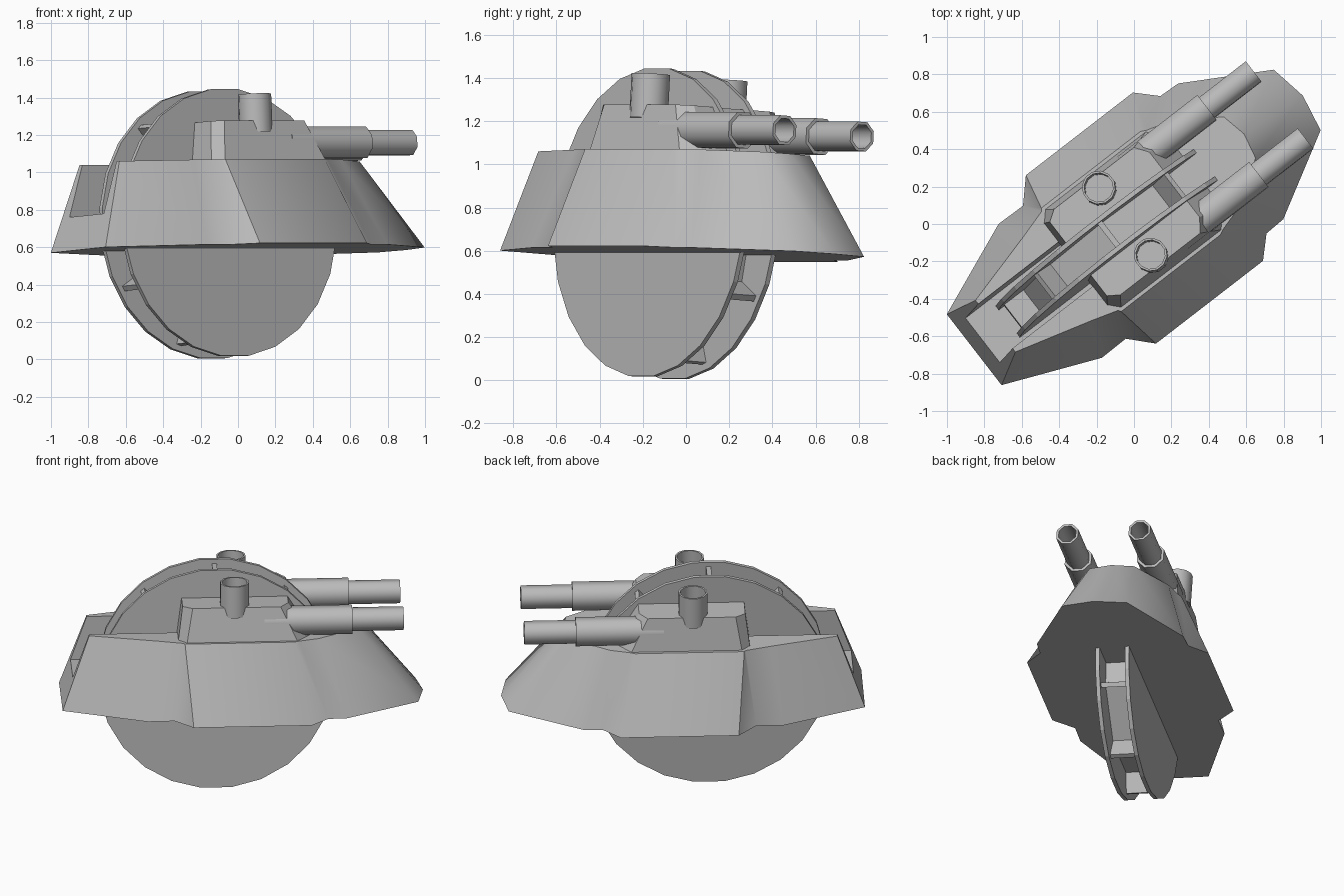
import bpy, bmesh, math
from mathutils import Matrix, Vector

cube = bpy.data.objects.get("Cube")
if cube:
    bpy.data.objects.remove(cube, do_unlink=True)

grey = bpy.data.materials.new("plain_grey")
grey.use_nodes = True
grey.diffuse_color = (0.5, 0.5, 0.5, 1)
grey.node_tree.nodes["Principled BSDF"].inputs["Base Color"].default_value = (0.5, 0.5, 0.5, 1)

# Vehicle drives along local +x; it is yawed and leans slightly to its left
PIVOT = Vector((0, 0, 0.725))
PLACE = (Matrix.Translation(PIVOT) @ Matrix.Rotation(math.radians(37.7), 4, 'Z')
         @ Matrix.Rotation(math.radians(-3.7), 4, 'X') @ Matrix.Translation(-PIVOT))


def add(name, bm, smooth=None):
    bmesh.ops.recalc_face_normals(bm, faces=bm.faces[:])
    mesh = bpy.data.meshes.new(name)
    bm.to_mesh(mesh)
    bm.free()
    mesh.materials.append(grey)
    ob = bpy.data.objects.new(name, mesh)
    bpy.context.collection.objects.link(ob)
    ob.matrix_world = PLACE
    if smooth:
        shade(ob, smooth)
    return ob


def shade(ob, angle):
    bpy.ops.object.select_all(action='DESELECT')
    ob.select_set(True)
    bpy.context.view_layer.objects.active = ob
    bpy.ops.object.shade_smooth_by_angle(angle=math.radians(angle))


def loft(low, high):
    """Solid between two matching rings."""
    bm = bmesh.new()
    a = [bm.verts.new(p) for p in low]
    b = [bm.verts.new(p) for p in high]
    n = len(a)
    for i in range(n):
        j = (i + 1) % n
        bm.faces.new((a[i], a[j], b[j], b[i]))
    bm.faces.new(a)
    bm.faces.new(b)
    return bm


def ring(outline, z):
    return [(x, y, z) for x, y in outline]


def lathe(profile, sides, matrix):
    """Spin (radius, height) points; zero radius closes the end."""
    bm = bmesh.new()
    rows = []
    for r, h in profile:
        rows.append([bm.verts.new(matrix @ Vector((r * math.cos(t), r * math.sin(t), h)))
                     for t in (2 * math.pi * (k + 0.5) / sides for k in range(sides))])
    for p, q in zip(rows, rows[1:]):
        for i in range(sides):
            j = (i + 1) % sides
            bm.faces.new((p[i], p[j], q[j], q[i]))
    bm.faces.new(rows[0])
    bm.faces.new(rows[-1])
    return bm


def mirrored(half):
    return half + [(x, -y) for x, y in reversed(half) if y > 0]


def box(size, matrix):
    bm = bmesh.new()
    bmesh.ops.create_cube(bm, size=1, matrix=matrix @ Matrix.Diagonal((*size, 1)))
    return bm


# Armoured hull with side bulges and a rounded nose
bottom = mirrored([(-1.087, .24), (-.573, .453), (-.41, .45), (-.298, .57), (.425, .57),
                   (.53, .465), (.647, .46), (1.096, .205), (1.134, 0)])
top = mirrored([(-.92, .175), (-.5, .29), (-.35, .335), (-.34, .35), (.33, .35),
                (.36, .335), (.48, .30), (.73, .14), (.76, 0)])
hull = add("hull", loft(ring(bottom, .585), ring(top, 1.05)))

# Wheel channel open at the rear
cutter = add("channel_cutter", box((1.4, .30, .6), Matrix.Translation((-.6, 0, 1.07))))
cutter.hide_render = True
cut = hull.modifiers.new("channel", 'BOOLEAN')
cut.operation = 'DIFFERENCE'
cut.object = cutter
bpy.context.view_layer.objects.active = hull
bpy.context.view_layer.update()
bpy.ops.object.modifier_apply(modifier=cut.name)
bpy.data.objects.remove(cutter, do_unlink=True)
shade(hull, 45)

# Single big wheel: two discs, a faceted drum and paddles
AXLE = Vector((-.14, -.005, .725))
TURN = Matrix.Rotation(math.pi / 2, 4, 'X')
for side, name in ((1, "left_wheel_disc"), (-1, "right_wheel_disc")):
    spot = Matrix.Translation(AXLE + Vector((0, side * .0925, 0))) @ TURN
    add(name, lathe([(.72, -.0125), (.72, .0125)], 24, spot))
PADDLES = 9
drum_spin = Matrix.Rotation(math.pi / 2 - math.pi / PADDLES, 4, 'Z')
add("wheel_drum", lathe([(.56, -.085), (.56, .085)], PADDLES,
                        Matrix.Translation(AXLE) @ TURN @ drum_spin))
for i in range(PADDLES):
    spin = Matrix.Rotation(2 * math.pi * i / PADDLES, 4, 'Y')
    add(f"wheel_paddle_{i + 1}", box((.03, .17, .15), Matrix.Translation(AXLE) @ spin
                                     @ Matrix.Translation((0, 0, .61))))

# Sponsons with a gun barrel and a chimney on each side
base = [(-.38, .10), (-.38, .28), (-.33, .335), (.36, .335), (.44, .24), (.44, .10)]
roof = [(-.35, .10), (-.35, .25), (-.29, .29), (.25, .29), (.30, .22), (.30, .10)]
for s, side in ((1, "left"), (-1, "right")):
    flip = lambda pts: [(x, s * y) for x, y in pts]
    add(side + "_sponson", loft(ring(flip(base), 1.03), ring(flip(roof), 1.26)), 25)
    aim = Matrix.Translation((.15, s * .227, 1.145)) @ Matrix.Rotation(math.pi / 2, 4, 'Y')
    add(side + "_barrel", lathe([(.09, 0), (.09, .54), (.073, .54), (.073, .855),
                                 (.058, .855), (.058, .5)], 8, aim), 50)
    stand = Matrix.Translation((-.03, s * .227, 1.2))
    add(side + "_chimney", lathe([(.09, 0), (.09, .205), (.078, .205), (.078, .07)],
                                 12, stand), 50)
